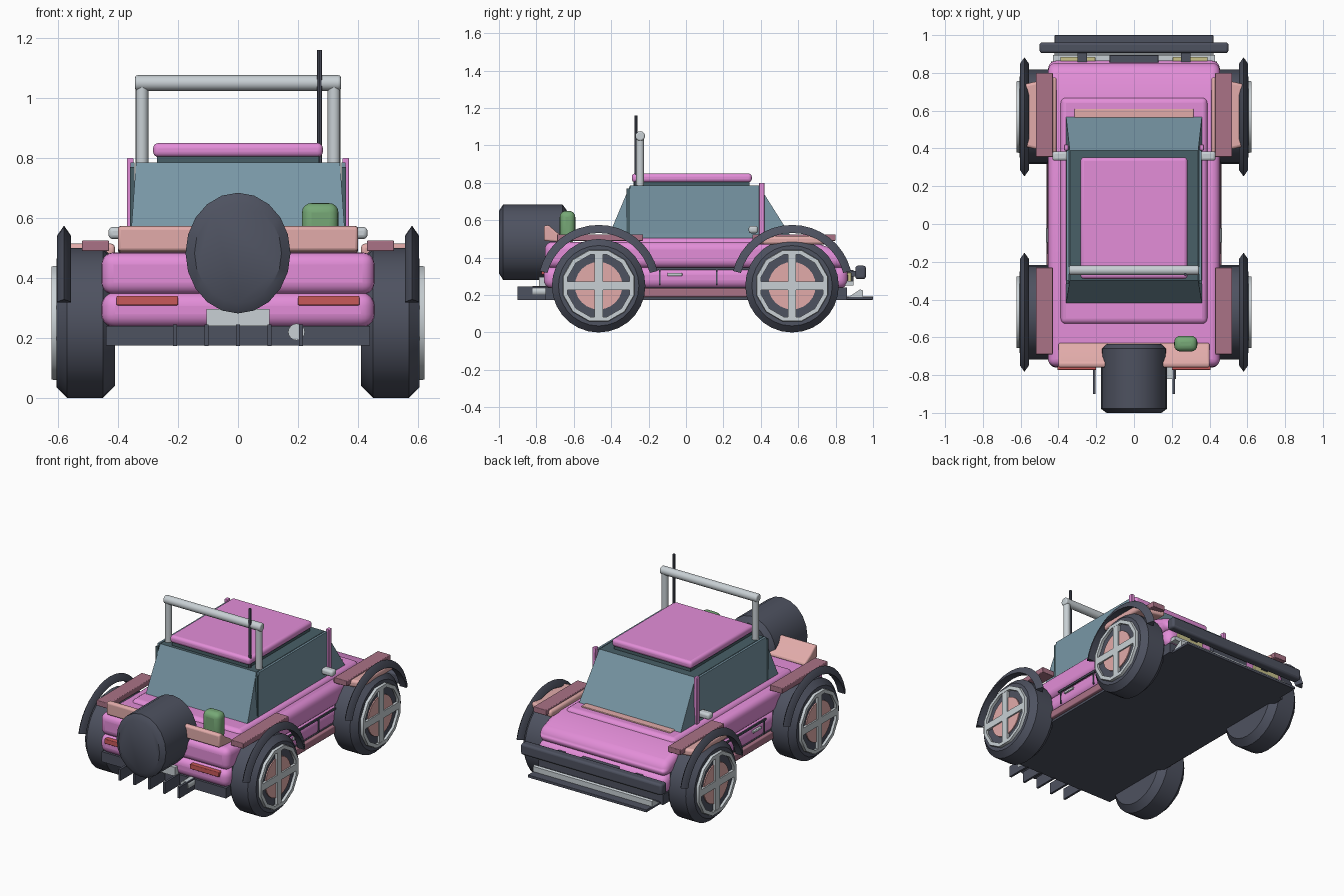
import bpy, bmesh, math
from mathutils import Vector, Matrix

if "Cube" in bpy.data.objects:
    bpy.data.objects.remove(bpy.data.objects["Cube"])


def mat(name, r, g, b):
    m = bpy.data.materials.new(name)
    m.diffuse_color = (r, g, b, 1)
    m.use_nodes = True
    m.node_tree.nodes["Principled BSDF"].inputs["Base Color"].default_value = m.diffuse_color
    return m


PINK = mat("pink paint", .77, .27, .69)
GLASS = mat("blue grey glass", .19, .31, .38)
TEAL = mat("dark teal trim", .065, .115, .135)
DARK = mat("dark rubber", .076, .084, .117)
GREY = mat("light grey metal", .58, .63, .66)
SALMON = mat("salmon panel", .76, .41, .40)
MAUVE = mat("mauve trim", .40, .17, .24)
GREEN = mat("green can", .18, .39, .18)
RED = mat("red lamp", .58, .10, .10)
YELLOW = mat("yellow lamp", .58, .54, .26)


def finish(bm, name, m, bevel=0, seg=3, smooth=True):
    bmesh.ops.recalc_face_normals(bm, faces=bm.faces)
    me = bpy.data.meshes.new(name)
    bm.to_mesh(me)
    bm.free()
    me.materials.append(m)
    ob = bpy.data.objects.new(name, me)
    bpy.context.collection.objects.link(ob)
    if bevel:
        b = ob.modifiers.new("bevel", 'BEVEL')
        b.width, b.segments, b.limit_method = bevel, seg, 'ANGLE'
    if smooth:
        bpy.ops.object.select_all(action='DESELECT')
        ob.select_set(True)
        bpy.context.view_layer.objects.active = ob
        bpy.ops.object.shade_smooth_by_angle(angle=math.radians(35))
    return ob


def box(name, m, x, y, z, bevel=0, seg=3):
    """Box from (min, max) ranges."""
    bm = bmesh.new()
    bmesh.ops.create_cube(bm, size=1)
    for v in bm.verts:
        v.co = [(a + b) / 2 + c * (b - a) for (a, b), c in zip((x, y, z), v.co)]
    return finish(bm, name, m, bevel, seg)


def pair(name, m, x, y, z, bevel=0, seg=3):
    """The same box on both sides."""
    box("right_" + name, m, x, y, z, bevel, seg)
    box("left_" + name, m, (-x[1], -x[0]), y, z, bevel, seg)


def prism(name, m, profile, x0, x1, bevel=0, seg=3):
    """Extrude a (y, z) profile along x."""
    bm = bmesh.new()
    f = bm.faces.new([bm.verts.new((x0, y, z)) for y, z in profile])
    r = bmesh.ops.extrude_face_region(bm, geom=[f])
    bmesh.ops.translate(bm, vec=(x1 - x0, 0, 0),
                        verts=[v for v in r['geom'] if isinstance(v, bmesh.types.BMVert)])
    return finish(bm, name, m, bevel, seg)


def lathe(name, m, profile, centre, n=24, side=1, start=0, sweep=360, closed=False):
    """Revolve an (x, radius) profile about the x axis at a (y, z) centre."""
    bm = bmesh.new()
    full = sweep == 360
    rings = []
    for i in range(n if full else n + 1):
        a = math.radians(start + sweep * i / n)
        rings.append([bm.verts.new((side * x, centre[0] + r * math.cos(a),
                                    centre[1] + r * math.sin(a))) for x, r in profile])
    k = len(profile)
    for i in range(n):
        p, q = rings[i], rings[(i + 1) % len(rings)]
        for j in range(k if closed else k - 1):
            bm.faces.new((p[j], q[j], q[(j + 1) % k], p[(j + 1) % k]))
    if not full:
        bm.faces.new(rings[0])
        bm.faces.new(rings[-1])
    elif not closed:
        bm.faces.new([r[0] for r in rings])
        bm.faces.new([r[-1] for r in rings])
    return finish(bm, name, m)


def rod(name, m, a, b, r, n=16, bevel=0):
    a, b = Vector(a), Vector(b)
    bm = bmesh.new()
    rot = (b - a).to_track_quat('Z', 'Y').to_matrix().to_4x4()
    bmesh.ops.create_cone(bm, cap_ends=True, segments=n, radius1=r, radius2=r,
                          depth=(b - a).length, matrix=Matrix.Translation((a + b) / 2) @ rot)
    return finish(bm, name, m, bevel)


# Body: lower tub, upper tub with sloping bonnet, raised shoulder, floor
box("lower_body", PINK, (-.455, .455), (-.76, .865), (.235, .352), .045, 5)
prism("upper_body", PINK, [(-.755, .345), (-.755, .485), (.68, .485), (.845, .425), (.86, .345)],
      -.455, .455, .045, 5)
box("shoulder", PINK, (-.39, .39), (-.53, .67), (.42, .505), .03, 4)
box("floor_pan", DARK, (-.44, .44), (-.75, .86), (.175, .24))
pair("sill", MAUVE, (.42, .462), (-.25, .33), (.19, .237), .006)
pair("door_top_gap", DARK, (.45, .459), (-.16, .35), (.335, .347))
for y in (-.14, .165):
    pair("door_gap", DARK, (.45, .459), (y - .004, y + .004), (.255, .34))
pair("door_handle", GREY, (.45, .466), (-.1, -.02), (.302, .318), .004)

# Cabin: glass house with dark top, roof slab, pillars
bm = bmesh.new()
bot = [bm.verts.new(c) for c in ((-.36, -.42, .5), (.36, -.42, .5), (.36, .57, .5), (-.36, .57, .5))]
top = [bm.verts.new(c) for c in ((-.34, -.3, .785), (.34, -.3, .785), (.34, .39, .785), (-.34, .39, .785))]
for i in range(4):
    j = (i + 1) % 4
    bm.faces.new((bot[i], bot[j], top[j], top[i]))
bm.faces.new(top)
bm.faces.new(bot)
cabin = finish(bm, "glass_cabin", GLASS, smooth=False)
cabin.data.materials.append(TEAL)
for p in cabin.data.polygons:
    if p.normal.z > .9:
        p.material_index = 1
pair("side_window", GLASS, (.345, .358), (-.3, .4), (.49, .785))
pair("rear_pillar", TEAL, (.345, .36), (-.318, -.3), (.5, .77))
pair("front_pillar", PINK, (.348, .37), (.39, .42), (.49, .8), .004)
box("roof_neck", TEAL, (-.27, .27), (-.28, .34), (.78, .81))
box("roof", PINK, (-.283, .283), (-.29, .352), (.803, .85), .018, 4)
box("wiper_cowl", SALMON, (-.315, .315), (.56, .61), (.49, .512), .004)
pair("mirror", GREY, (.35, .432), (.335, .385), (.53, .57), .014)

# Roll bar and antenna
for s, n in ((1, "right"), (-1, "left")):
    rod(n + "_roll_post", GREY, (s * .32, -.245, .57), (s * .32, -.245, 1.05), .021)
rod("roll_crossbar", GREY, (-.343, -.245, 1.05), (.343, -.245, 1.05), .026, 16, .008)
rod("antenna", DARK, (.272, -.267, .55), (.272, -.267, 1.16), .008, 8)

# Wheels and arched flares
for s, sn in ((1, "right"), (-1, "left")):
    for y, yn in ((-.467, "rear"), (.567, "front")):
        c, nm = (y, .25), sn + "_" + yn
        lathe(nm + "_tyre", DARK, [(.41, .17), (.41, .21), (.45, .25), (.57, .25),
                                   (.605, .215), (.605, .19)], c, 28, s)
        lathe(nm + "_rim", GREY, [(.59, .172), (.59, .2), (.622, .195), (.622, .172)],
              c, 12, s, 15, closed=True)
        lathe(nm + "_hub_disc", SALMON, [(.59, .127), (.612, .127)], c, 24, s)
        xs = sorted((s * .59, s * .621))
        box(nm + "_spoke_upright", GREY, xs, (y - .022, y + .022), (.07, .43))
        box(nm + "_spoke_level", GREY, xs, (y - .18, y + .18), (.228, .272))
        lathe(nm + "_flare", DARK, [(.556, .282), (.556, .29), (.58, .325), (.604, .29), (.604, .282)],
              c, 16, s, 14, 152, True)

# Mudguard plates
pair("rear_guard", MAUVE, (.43, .52), (-.69, -.23), (.49, .525), .004)
pair("front_guard", MAUVE, (.43, .52), (.355, .8), (.49, .525), .004)
for s, n in ((1, "right"), (-1, "left")):
    g = box(n + "_front_guard_pad", SALMON, sorted((s * .41, s * .585)), (.37, .78), (.47, .515), .015)
    for v in g.data.vertices:
        if abs(v.co.x) > .5:
            v.co.y = .575 + (v.co.y - .575) * .8

# Tail: spoiler, oval spare wheel, can, lamps, plate, exhaust, fins
prism("tail_spoiler", SALMON, [(-.63, .48), (-.63, .5), (-.69, .535), (-.735, .575),
                               (-.76, .57), (-.76, .49)], -.4, .4, .012)
bm = bmesh.new()
spare = [(-1, .145), (-.978, .175), (-.66, .175), (-.635, .145)]
rings = [[bm.verts.new((r * math.cos(i * math.tau / 20), y,
                        .483 + r * 1.15 * math.sin(i * math.tau / 20))) for i in range(20)]
         for y, r in spare]
for p, q in zip(rings, rings[1:]):
    for i in range(20):
        bm.faces.new((p[i], p[(i + 1) % 20], q[(i + 1) % 20], q[i]))
bm.faces.new(rings[0])
bm.faces.new(rings[-1])
finish(bm, "spare_wheel", DARK)
box("fuel_can", GREEN, (.213, .335), (-.675, -.592), (.48, .65), .032, 4)
pair("tail_lamp", RED, (.2, .405), (-.773, -.74), (.309, .34), .004)
box("rear_plate", GREY, (-.105, .105), (-.785, -.75), (.24, .297))
rod("exhaust", GREY, (.195, -.7, .22), (.195, -.82, .22), .028)
for i in range(-2, 3):
    box("diffuser_fin", DARK, (i * .105 - .007, i * .105 + .007), (-.9, -.74), (.173, .245))

# Nose: bumper, splitter, lamps, grille
box("front_bumper", DARK, (-.5, .5), (.905, .962), (.285, .357), .014)
box("bumper_mount", GREY, (-.43, .43), (.85, .895), (.25, .275))
pair("bumper_bracket", DARK, (.25, .3), (.84, .92), (.3, .33))
pair("headlamp", YELLOW, (.205, .39), (.85, .884), (.255, .32), .004)
box("grille", DARK, (-.13, .13), (.85, .895), (.27, .335), .004)
box("splitter", DARK, (-.42, .42), (.855, 1.0), (.175, .192), .003)
prism("splitter_wedge", GREY, [(.87, .19), (.945, .19), (.945, .225), (.93, .23)], -.42, .42)
